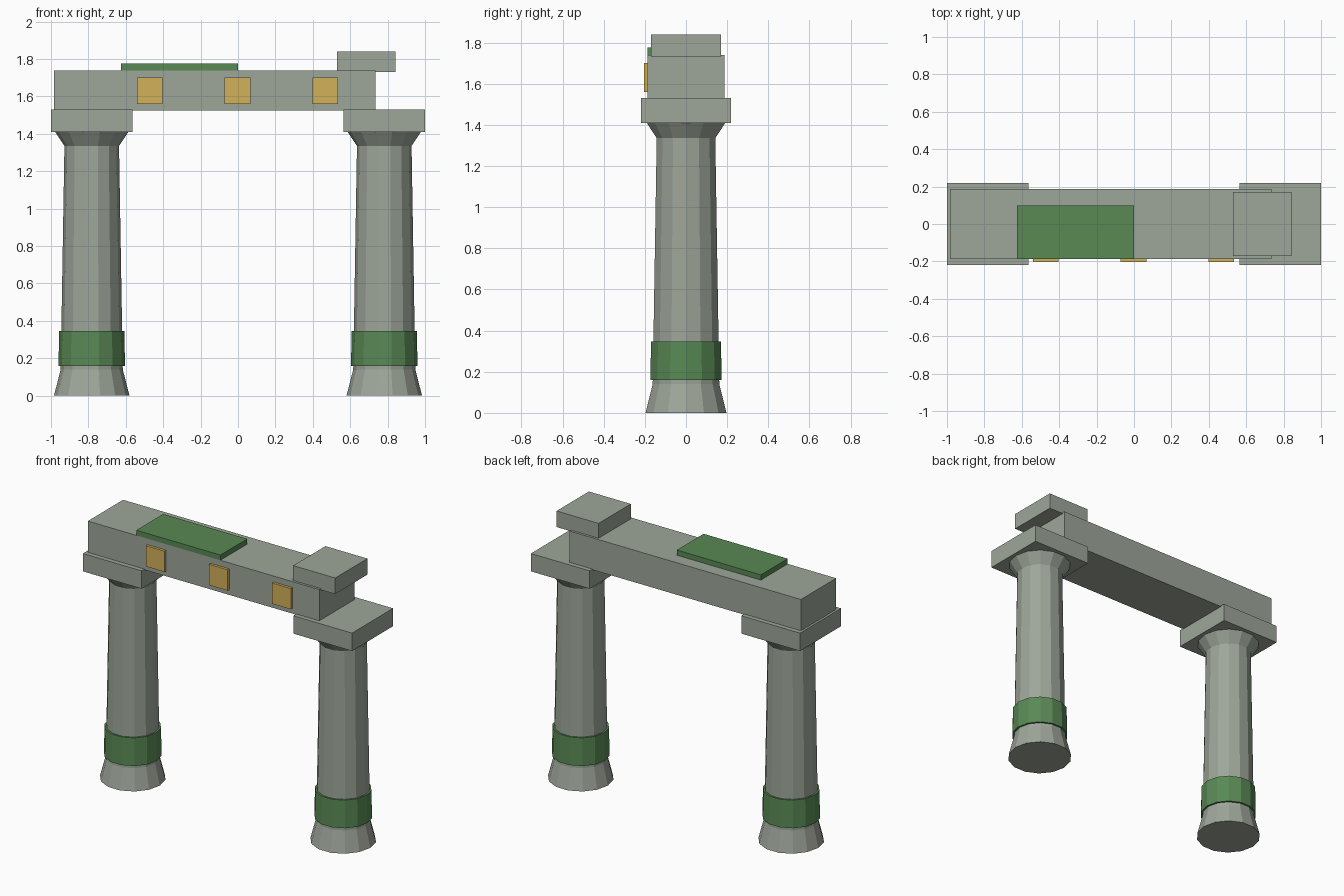
import bpy
import bmesh
from math import cos, sin, tau

cube = bpy.data.objects.get("Cube")
if cube:
    bpy.data.objects.remove(cube, do_unlink=True)


def make_material(name, color):
    mat = bpy.data.materials.new(name)
    mat.use_nodes = True
    mat.diffuse_color = (*color, 1)
    mat.node_tree.nodes["Principled BSDF"].inputs["Base Color"].default_value = (*color, 1)
    return mat


STONE = make_material("weathered stone", (0.34, 0.38, 0.32))
MOSS = make_material("moss green", (0.10, 0.25, 0.09))
GOLD = make_material("old gold", (0.65, 0.44, 0.10))


def add_object(name, bm, mat):
    bmesh.ops.recalc_face_normals(bm, faces=bm.faces)
    mesh = bpy.data.meshes.new(name)
    bm.to_mesh(mesh)
    bm.free()
    mesh.materials.append(mat)
    obj = bpy.data.objects.new(name, mesh)
    bpy.context.collection.objects.link(obj)
    return obj


def box(name, xs, ys, zs, mat):
    """Box spanning the given (low, high) range on each axis."""
    bm = bmesh.new()
    bmesh.ops.create_cube(bm, size=1)
    for v in bm.verts:
        v.co = [r[0] if c < 0 else r[1] for c, r in zip(v.co, (xs, ys, zs))]
    return add_object(name, bm, mat)


def lathe(name, x, profile, mat, sides=14):
    """Flat-sided turned solid from (radius, height) pairs."""
    bm = bmesh.new()
    rings = [[bm.verts.new((x + r * cos(tau * i / sides), r * sin(tau * i / sides), z))
              for i in range(sides)] for r, z in profile]
    for low, high in zip(rings, rings[1:]):
        for i in range(sides):
            j = (i + 1) % sides
            bm.faces.new((low[i], low[j], high[j], high[i]))
    bm.faces.new(rings[0])
    bm.faces.new(rings[-1])
    return add_object(name, bm, mat)


# Two columns, each with flared foot, tapered shaft, capital, moss band and slab
for side, sign in (("right", -1), ("left", 1)):
    x = sign * 0.782
    lathe(f"{side}_column_foot", x, [(0.202, 0), (0.166, 0.14)], STONE)
    lathe(f"{side}_column_shaft", x, [(0.166, 0.14), (0.146, 1.335)], STONE)
    lathe(f"{side}_column_capital", x, [(0.146, 1.335), (0.196, 1.41)], STONE)
    lathe(f"{side}_moss_band", x, [(0.178, 0.16), (0.174, 0.347)], MOSS)
    box(f"{side}_column_slab", (x - 0.218, x + 0.218), (-0.218, 0.218), (1.41, 1.53), STONE)

# Lintel, cut short on the left, with a loose block on its end
box("lintel", (-0.985, 0.735), (-0.187, 0.187), (1.525, 1.74), STONE)
box("loose_block", (0.53, 0.842), (-0.171, 0.171), (1.732, 1.84), STONE)

# Moss patch on top of the lintel
box("moss_patch", (-0.625, 0), (-0.187, 0.098), (1.735, 1.775), MOSS)

# Gold plaques along the front of the lintel
for i, x in enumerate((-0.472, -0.003, 0.466)):
    box(f"gold_plaque_{i + 1}", (x - 0.069, x + 0.069), (-0.204, -0.184), (1.56, 1.70), GOLD)
